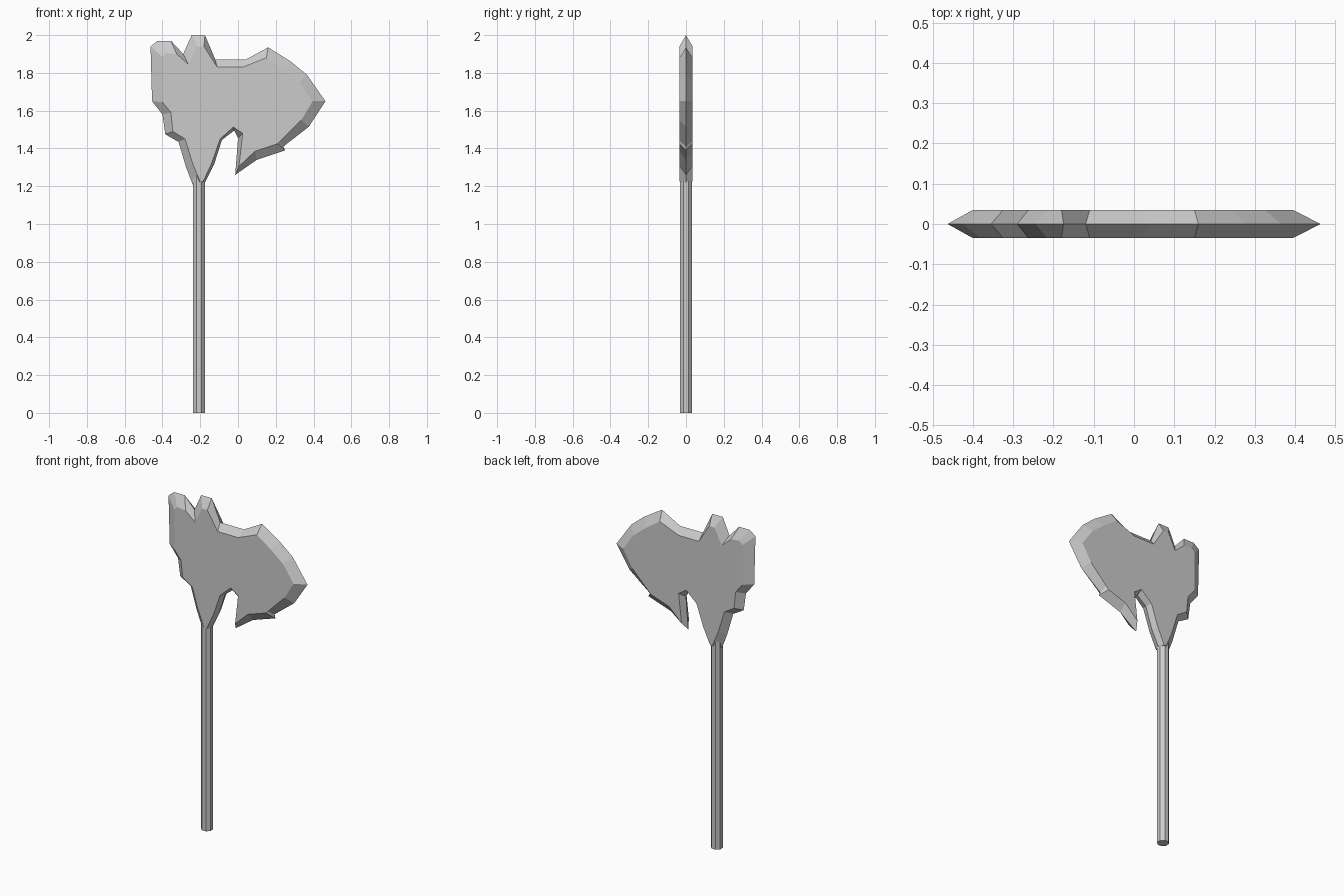
import bpy, bmesh

# Axe head outline: (outer x, outer z, inner x, inner z), clockwise from top left.
# The outer line is the sharp edge at y = 0, the inner one bounds the flat cheeks.
OUTLINE = [
    (-.463, 1.94, -.40, 1.885), (-.425, 1.97, -.38, 1.905),
    (-.355, 1.97, -.325, 1.90), (-.29, 1.90, -.262, 1.845),
    (-.245, 2.0, -.215, 1.94), (-.175, 2.0, -.18, 1.94),
    (-.12, 1.87, -.11, 1.83), (.04, 1.87, .025, 1.83),
    (.16, 1.935, .15, 1.88), (.28, 1.86, .245, 1.815),
    (.365, 1.79, .325, 1.75), (.463, 1.65, .395, 1.65),
    (.375, 1.515, .335, 1.55), (.24, 1.41, .225, 1.44),
    (.25, 1.39, .21, 1.425), (.10, 1.34, .09, 1.385),
    (-.015, 1.26, .005, 1.305), (0, 1.455, .025, 1.48),
    (-.02, 1.495, -.025, 1.513), (-.085, 1.445, -.095, 1.45),
    (-.125, 1.32, -.14, 1.32), (-.175, 1.22, -.185, 1.225),
    (-.24, 1.21, -.20, 1.225), (-.275, 1.30, -.24, 1.32),
    (-.315, 1.435, -.28, 1.45), (-.385, 1.475, -.345, 1.49),
    (-.40, 1.58, -.355, 1.59), (-.455, 1.65, -.40, 1.645),
]
HALF = 0.035


def add_object(name, bm):
    bmesh.ops.recalc_face_normals(bm, faces=bm.faces)
    mesh = bpy.data.meshes.new(name)
    bm.to_mesh(mesh)
    bm.free()
    obj = bpy.data.objects.new(name, mesh)
    bpy.context.collection.objects.link(obj)
    return obj


# Axe head: two flat cheeks bevelled to a shared sharp edge
bm = bmesh.new()
edge = [bm.verts.new((x, 0, z)) for x, z, _, _ in OUTLINE]
count = len(edge)
for side in (-HALF, HALF):
    cheek = [bm.verts.new((x, side, z)) for _, _, x, z in OUTLINE]
    bm.faces.new(cheek)
    for i in range(count):
        j = (i + 1) % count
        bm.faces.new((edge[i], edge[j], cheek[j], cheek[i]))
add_object("axe_head", bm)

# Handle: octagonal pole running up into the head
bpy.ops.mesh.primitive_cylinder_add(vertices=8, radius=0.0335, depth=1.26,
                                    location=(-.206, 0, .63),
                                    rotation=(0, 0, 0.3927))
bpy.context.object.name = "handle"
